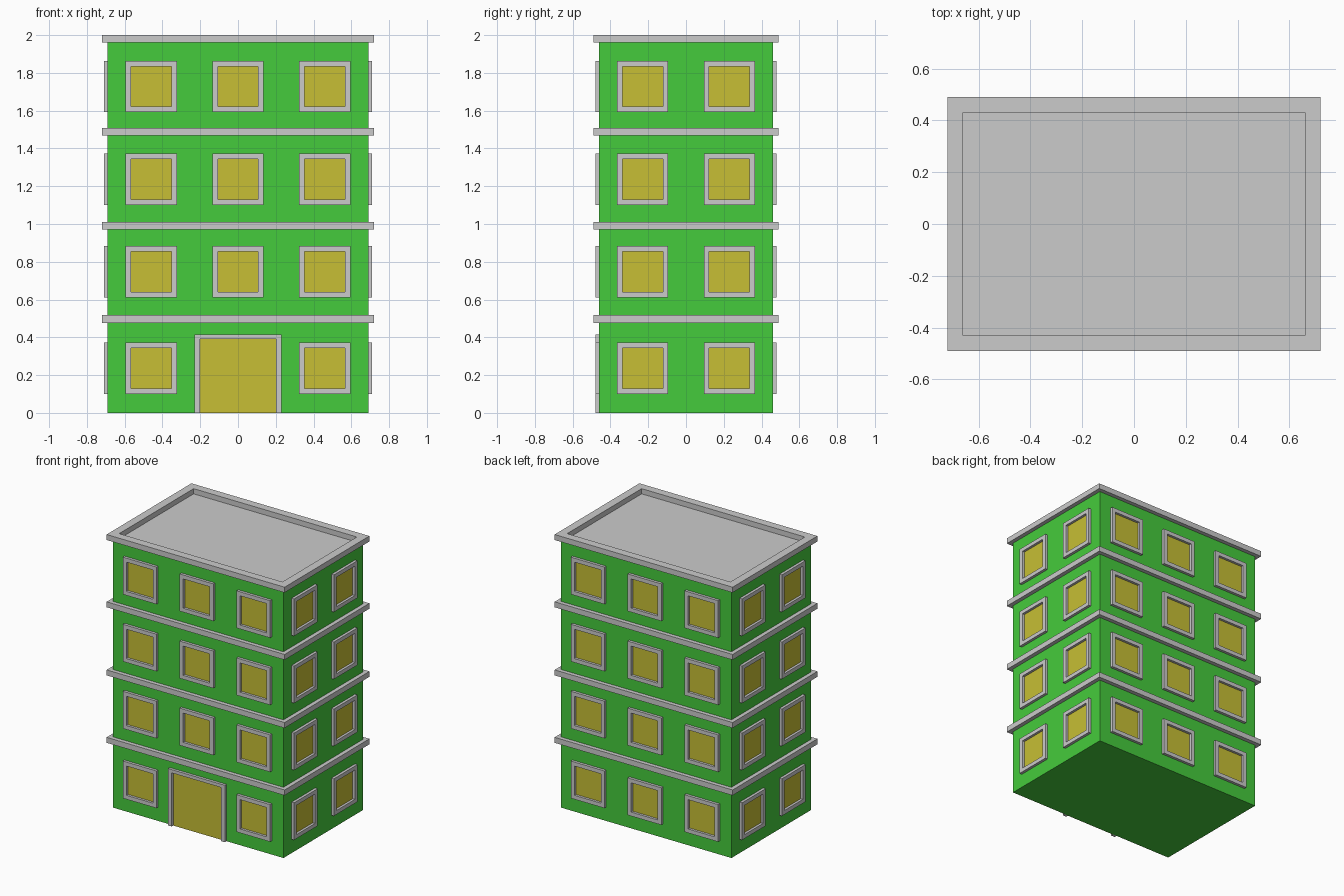
import bpy, bmesh
from math import radians
from mathutils import Matrix

if "Cube" in bpy.data.objects:
    bpy.data.objects.remove(bpy.data.objects["Cube"])

HX, HY = 0.69, 0.46          # half width and depth of the walls
PROUD = 0.02                 # how far frames stand out from the wall
LIP = 0.03                   # ledge overhang
LEDGES = [(0.477, 0.517), (0.97, 1.01), (1.468, 1.508)]
ROOF = (1.96, 2.0)
WINDOW_Z = [0.237, 0.747, 1.237, 1.728]


def material(name, color):
    m = bpy.data.materials.new(name)
    m.diffuse_color = color
    m.use_nodes = True
    m.node_tree.nodes["Principled BSDF"].inputs["Base Color"].default_value = m.diffuse_color
    return m


GREEN = material("green_wall", (0.06, 0.6, 0.045, 1))
YELLOW = material("yellow_glass", (0.57, 0.52, 0.035, 1))


def place(name, mesh, matrix=Matrix()):
    ob = bpy.data.objects.new(name, mesh)
    bpy.context.collection.objects.link(ob)
    ob.matrix_world = matrix
    return ob


def loft(name, rings, mat=None, bottom=False, top=False):
    """Skin a stack of rectangles given as (half x, half y, z)."""
    bm = bmesh.new()
    loops = [[bm.verts.new((sx * x, sy * y, z))
              for sx, sy in ((-1, -1), (1, -1), (1, 1), (-1, 1))]
             for x, y, z in rings]
    for a, b in zip(loops, loops[1:]):
        for i in range(4):
            j = (i + 1) % 4
            bm.faces.new((a[i], a[j], b[j], b[i]))
    if bottom:
        bm.faces.new(loops[0][::-1])
    if top:
        bm.faces.new(loops[-1])
    mesh = bpy.data.meshes.new(name)
    bm.to_mesh(mesh)
    bm.free()
    if mat:
        mesh.materials.append(mat)
    return mesh


def prism(name, outline, depth, mat=None):
    """Extrude a flat outline outward along local z."""
    bm = bmesh.new()
    face = bm.faces.new([bm.verts.new((x, y, 0)) for x, y in outline])
    ext = bmesh.ops.extrude_face_region(bm, geom=[face], use_keep_orig=True)
    verts = [g for g in ext["geom"] if isinstance(g, bmesh.types.BMVert)]
    bmesh.ops.translate(bm, verts=verts, vec=(0, 0, depth))
    bmesh.ops.recalc_face_normals(bm, faces=bm.faces)
    mesh = bpy.data.meshes.new(name)
    bm.to_mesh(mesh)
    bm.free()
    if mat:
        mesh.materials.append(mat)
    return mesh


def on_wall(angle, along, z):
    """Local x runs along the wall, y up, z outward; angle 0 is the front."""
    dist = HY if angle % 180 == 0 else HX
    return (Matrix.Rotation(radians(angle), 4, 'Z')
            @ Matrix.Translation((along, -dist, z))
            @ Matrix.Rotation(radians(90), 4, 'X'))


# Walls
place("walls", loft("walls", [(HX, HY, 0), (HX, HY, ROOF[0])], GREEN, bottom=True))

# Ledges between the storeys
for n, (z0, z1) in enumerate(LEDGES):
    place(f"ledge_{n + 1}", loft("ledge", [
        (HX, HY, z0), (HX + LIP, HY + LIP, z0),
        (HX + LIP, HY + LIP, z1), (HX, HY, z1)]))

# Roof with a sunken floor inside its rim
z0, z1 = ROOF
place("roof", loft("roof", [
    (HX, HY, z0), (HX + LIP, HY + LIP, z0), (HX + LIP, HY + LIP, z1),
    (HX - LIP, HY - LIP, z1), (HX - LIP, HY - LIP, z0 + 0.002)], top=True))

# Windows on all four sides, leaving out the one behind the door
A, B = 0.136, 0.107
frame = loft("window_frame", [(A, A, 0), (A, A, PROUD), (B, B, PROUD), (B, B, 0)])
pane = loft("window_pane", [(B, B, 0), (B, B, 0.002)], YELLOW, top=True)
for side, angle in (("front", 0), ("right", 90), ("back", 180), ("left", 270)):
    columns = (-0.46, 0, 0.46) if angle % 180 == 0 else (-0.23, 0.23)
    for row, z in enumerate(WINDOW_Z):
        for x in columns:
            if side == "front" and row == 0 and x == 0:
                continue
            place(f"{side}_window_frame", frame, on_wall(angle, x, z))
            place(f"{side}_window_pane", pane, on_wall(angle, x, z))

# Front door
W, w, H, h = 0.23, 0.2, 0.416, 0.392
at_door = on_wall(0, 0, 0)
place("door_frame", prism("door_frame", [
    (-W, 0), (-w, 0), (-w, h), (w, h), (w, 0), (W, 0), (W, H), (-W, H)], PROUD), at_door)
place("door_panel", prism("door_panel", [
    (-w, 0), (w, 0), (w, h), (-w, h)], 0.002, YELLOW), at_door)
